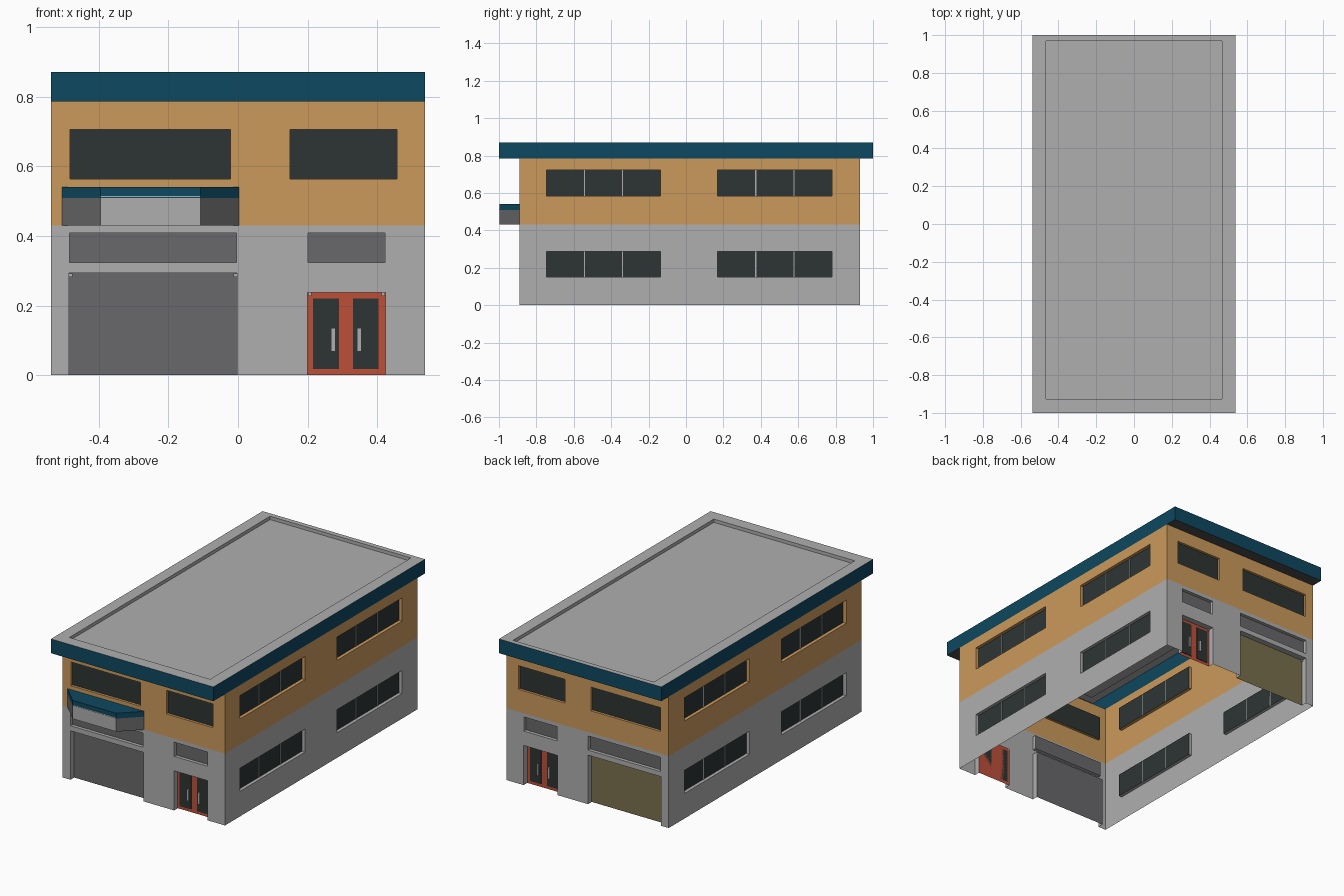
import bpy, bmesh
from mathutils import Vector

if "Cube" in bpy.data.objects:
    bpy.data.objects.remove(bpy.data.objects["Cube"])


def lin(c):
    c /= 255
    return c / 12.92 if c < 0.04045 else ((c + 0.055) / 1.055) ** 2.4


PALETTE = {
    "light_grey": (175, 175, 175), "ochre": (203, 154, 92), "teal": (13, 72, 96),
    "dark_glass": (45, 53, 52), "mid_grey": (105, 105, 107), "red": (190, 80, 57),
    "khaki": (122, 112, 77), "soffit_dark": (75, 75, 75),
}
NAMES = list(PALETTE)
MATS = []
for n, c in PALETTE.items():
    m = bpy.data.materials.new(n)
    m.diffuse_color = (*[lin(v) for v in c], 1)
    m.use_nodes = True
    m.node_tree.nodes["Principled BSDF"].inputs["Base Color"].default_value = m.diffuse_color
    MATS.append(m)
GREY, OCHRE, TEAL, GLASS, MID, RED, KHAKI, SOFFIT = range(8)


def finish(bm, name):
    me = bpy.data.meshes.new(name)
    bm.to_mesh(me)
    bm.free()
    for m in MATS:
        me.materials.append(m)
    ob = bpy.data.objects.new(name, me)
    bpy.context.collection.objects.link(ob)
    return ob


def face(bm, pts, mat, n):
    """Face whose normal points along n."""
    f = bm.faces.new([bm.verts.new(p) for p in pts])
    f.normal_update()
    if f.normal.dot(Vector(n)) < 0:
        f.normal_flip()
    f.material_index = mat


def box(bm, a, b, mat):
    lo = Vector([min(p, q) for p, q in zip(a, b)])
    hi = Vector([max(p, q) for p, q in zip(a, b)])
    vs = bmesh.ops.create_cube(bm, size=1)["verts"]
    for v in vs:
        v.co = (lo + hi) / 2 + v.co * (hi - lo)
    for f in {f for v in vs for f in v.link_faces}:
        f.material_index = mat


W, F, B, H, SPLIT = 0.537, -0.89, 0.93, 0.785, 0.43

# Placement of each side: (u along wall, v height, d depth inwards)
SIDES = {
    "front": lambda u, v, d: Vector((u, F + d, v)),
    "back": lambda u, v, d: Vector((u, B - d, v)),
    "right": lambda u, v, d: Vector((W - d, u, v)),
    "left": lambda u, v, d: Vector((-W + d, u, v)),
}


def wall(name, P, u0, u1, openings):
    """Two-colour wall sheet with recessed panels."""
    bm = bmesh.new()
    out = P(0, 0, 0) - P(0, 0, 1)
    right, up = P(1, 0, 0) - P(0, 0, 0), Vector((0, 0, 1))
    us = sorted({u0, u1} | {o[i] for o in openings for i in (0, 1)})
    vs = sorted({0, SPLIT, H} | {o[i] for o in openings for i in (2, 3)})
    tone = lambda v: GREY if v < SPLIT else OCHRE
    for a, b in zip(us, us[1:]):
        for c, d in zip(vs, vs[1:]):
            mu, mv = (a + b) / 2, (c + d) / 2
            if not any(o[0] < mu < o[1] and o[2] < mv < o[3] for o in openings):
                face(bm, [P(a, c, 0), P(b, c, 0), P(b, d, 0), P(a, d, 0)], tone(mv), out)
    for a, b, c, d, dep, mat in openings:
        face(bm, [P(a, c, dep), P(b, c, dep), P(b, d, dep), P(a, d, dep)], mat, out)
        for (p, q), n in ((((a, c), (a, d)), right), (((b, c), (b, d)), -right),
                          (((a, d), (b, d)), -up), (((a, c), (b, c)), up)):
            if p[1] == q[1] == 0:
                continue
            face(bm, [P(*p, 0), P(*q, 0), P(*q, dep), P(*p, dep)], tone(c), n)
    finish(bm, name)


# Front and back walls: garage door, entrance, vents, upper windows
DOOR_D = 0.035
for side, garage in (("front", MID), ("back", KHAKI)):
    P = SIDES[side]
    wall(side + "_wall", P, -W, W, [
        (-0.485, -0.003, 0, 0.293, DOOR_D, garage),
        (0.2, 0.423, 0, 0.237, DOOR_D, RED),
        (-0.484, -0.004, 0.323, 0.408, 0.02, MID),
        (0.201, 0.422, 0.323, 0.408, 0.02, MID),
        (-0.483, -0.022, 0.563, 0.705, 0.015, GLASS),
        (0.15, 0.457, 0.563, 0.705, 0.015, GLASS)])
    # Entrance glass, handles and small corner brackets
    bm = bmesh.new()
    for a, b in ((0.215, 0.29), (0.33, 0.403)):
        box(bm, P(a, 0.018, DOOR_D), P(b, 0.22, DOOR_D - 0.004), GLASS)
    for a, b in ((0.267, 0.28), (0.342, 0.354)):
        box(bm, P(a, 0.068, DOOR_D - 0.004), P(b, 0.135, DOOR_D - 0.014), GREY)
    for x, z in ((-0.485, 0.282), (-0.013, 0.282), (0.201, 0.227), (0.412, 0.227)):
        box(bm, P(x, z, DOOR_D), P(x + 0.01, z + 0.01, DOOR_D - 0.008), GREY)
    finish(bm, side + "_entrance_details")

# Side walls with window strips and thin mullions
for side in ("right", "left"):
    P = SIDES[side]
    wins = [(a, a + 0.612, c, d, 0.02, GLASS) for a in (-0.747, 0.169)
            for c, d in ((0.15, 0.288), (0.583, 0.722))]
    wall(side + "_wall", P, F, B, wins)
    bm = bmesh.new()
    for a, b, c, d, dep, _ in wins:
        for k in (1, 2):
            u = a + k * (b - a) / 3
            box(bm, P(u - 0.003, c, dep), P(u + 0.003, d, dep - 0.003), GREY)
    finish(bm, side + "_mullions")

# Roof: open-bottomed shell with teal fascia, parapet rim and sunken deck
bm = bmesh.new()
T, DECK = 0.87, 0.85
ring = lambda x0, x1, y0, y1, z: [Vector(p) for p in
                                  ((x0, y0, z), (x1, y0, z), (x1, y1, z), (x0, y1, z))]
low, top = ring(-W, W, -1, 1, H), ring(-W, W, -1, 1, T)
rim, deck = (ring(-0.467, 0.465, -0.927, 0.97, z) for z in (T, DECK))
normals = ((0, -1, 0), (1, 0, 0), (0, 1, 0), (-1, 0, 0))
for i in range(4):
    j = (i + 1) % 4
    face(bm, [low[i], low[j], top[j], top[i]], TEAL, normals[i])
    face(bm, [top[i], top[j], rim[j], rim[i]], GREY, (0, 0, 1))
    face(bm, [rim[i], rim[j], deck[j], deck[i]], GREY, -Vector(normals[i]))
face(bm, deck, GREY, (0, 0, 1))
for y0, y1 in ((-1, F), (B, 1)):  # soffits under the overhangs
    face(bm, ring(-W, W, y0, y1, H), SOFFIT, (0, 0, -1))
finish(bm, "roof")

# Entrance canopy: trapezoid bay with teal cap and light front panel
bm = bmesh.new()
plan = [(-0.505, F), (-0.395, -0.998), (-0.107, -0.998), (0.003, F)]
for z0, z1, mats in ((0.43, 0.508, (MID, GREY, MID)), (0.508, 0.54, (TEAL,) * 3)):
    for i in range(3):
        (ax, ay), (bx, by) = plan[i], plan[i + 1]
        face(bm, [(ax, ay, z0), (bx, by, z0), (bx, by, z1), (ax, ay, z1)],
             mats[i], (by - ay, ax - bx, 0))
face(bm, [(*p, 0.54) for p in plan], TEAL, (0, 0, 1))
face(bm, [(*p, 0.43) for p in plan], MID, (0, 0, -1))
box(bm, (-0.395, -0.998, 0.511), (-0.107, -1.0, 0.515), GREY)  # trim line
finish(bm, "canopy")
